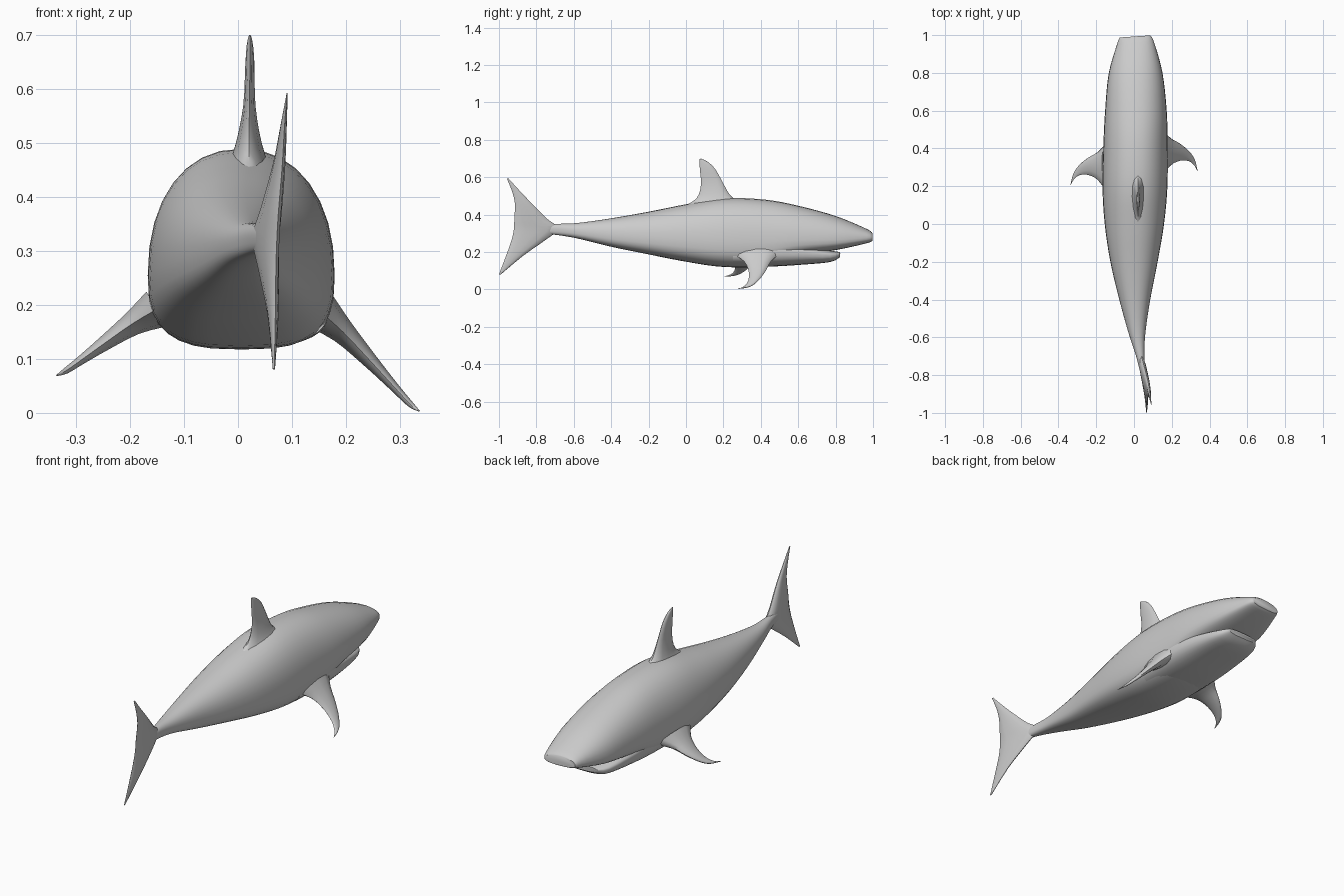
import bpy, bmesh, math
from mathutils import Vector


def loft(name, rings, angle=50):
    """Skin a list of equal-length rings and cap both ends."""
    bm = bmesh.new()
    vr = [[bm.verts.new(p) for p in r] for r in rings]
    n = len(vr[0])
    for a, b in zip(vr, vr[1:]):
        for i in range(n):
            j = (i + 1) % n
            bm.faces.new((a[i], a[j], b[j], b[i]))
    bm.faces.new(vr[0])
    bm.faces.new(vr[-1])
    bmesh.ops.recalc_face_normals(bm, faces=bm.faces)
    me = bpy.data.meshes.new(name)
    bm.to_mesh(me)
    bm.free()
    ob = bpy.data.objects.new(name, me)
    bpy.context.collection.objects.link(ob)
    bpy.ops.object.select_all(action='DESELECT')
    ob.select_set(True)
    bpy.context.view_layer.objects.active = ob
    bpy.ops.object.shade_smooth_by_angle(angle=math.radians(angle))
    return ob


def smooth_rows(rows, steps=3):
    """Catmull-Rom resampling of a table of sections."""
    out = []
    for i in range(len(rows) - 1):
        p0, p1 = rows[max(i - 1, 0)], rows[i]
        p2, p3 = rows[i + 1], rows[min(i + 2, len(rows) - 1)]
        for s in range(steps):
            t = s / steps
            out.append([0.5 * (2 * b + (c - a) * t + (2 * a - 5 * b + 4 * c - d) * t * t
                               + (3 * b - a - 3 * c + d) * t ** 3)
                        for a, b, c, d in zip(p0, p1, p2, p3)])
    return out + [list(rows[-1])]


def hull_ring(y, cx, hw, top, mid, bot, n=32, low=2.9):
    """Domed above the widest line, flatter below it."""
    ring = []
    for k in range(n):
        a = 2 * math.pi * k / n
        c, s = math.cos(a), math.sin(a)
        e = 2 / (2.2 if s >= 0 else low)
        x = math.copysign(abs(c) ** e, c) * hw
        z = mid + abs(s) ** e * ((top - mid) if s >= 0 else (bot - mid))
        ring.append((cx + x, y + 0.07 * x * max(0, y) ** 4, z))
    return ring


def fin(name, sections, normal, n=12):
    """Lens-shaped sections: leading point, trailing point, half thickness."""
    nv = Vector(normal).normalized()
    rings = []
    for row in smooth_rows(sections):
        lead, trail, t = Vector(row[0:3]), Vector(row[3:6]), row[6]
        ring = []
        for k in range(n):
            a = 2 * math.pi * k / n
            u = 0.5 - 0.5 * math.cos(a)
            ring.append(lead.lerp(trail, u) + nv * (t * math.sin(a) * (1.15 - 0.4 * u)))
        rings.append(ring)
    return loft(name, rings, 60)


# body: y, centre x, half width, top, widest height, bottom
body = [
    (0.993, 0.005, 0.080, 0.305, 0.277, 0.258),
    (0.96, 0.008, 0.097, 0.326, 0.275, 0.245),
    (0.80, 0.008, 0.142, 0.392, 0.265, 0.210),
    (0.60, 0.010, 0.163, 0.447, 0.262, 0.180),
    (0.42, 0.008, 0.170, 0.480, 0.255, 0.125),
    (0.20, 0.005, 0.172, 0.487, 0.255, 0.120),
    (0.00, 0.002, 0.157, 0.455, 0.265, 0.148),
    (-0.20, 0.000, 0.125, 0.415, 0.275, 0.187),
    (-0.40, 0.004, 0.082, 0.380, 0.290, 0.228),
    (-0.58, 0.016, 0.044, 0.355, 0.310, 0.272),
    (-0.70, 0.033, 0.022, 0.350, 0.322, 0.292),
    (-0.80, 0.048, 0.012, 0.345, 0.322, 0.300),
]
loft("body", [hull_ring(*r) for r in smooth_rows(body, 4)])

# lower jaw and throat, set just under the snout
jaw = [
    (0.822, 0.008, 0.085, 0.200, 0.190, 0.172),
    (0.77, 0.008, 0.120, 0.208, 0.185, 0.146),
    (0.62, 0.010, 0.150, 0.240, 0.200, 0.132),
    (0.45, 0.010, 0.163, 0.260, 0.210, 0.122),
    (0.25, 0.008, 0.160, 0.250, 0.200, 0.125),
]
loft("lower_jaw", [hull_ring(*r) for r in smooth_rows(jaw)])

# dorsal fin
fin("dorsal_fin", [
    (0.02, 0.30, 0.455, 0.02, -0.03, 0.435, 0.045),
    (0.02, 0.235, 0.505, 0.02, 0.055, 0.485, 0.026),
    (0.021, 0.195, 0.575, 0.021, 0.080, 0.560, 0.012),
    (0.022, 0.155, 0.645, 0.022, 0.074, 0.640, 0.009),
    (0.022, 0.115, 0.683, 0.022, 0.073, 0.680, 0.006),
    (0.022, 0.080, 0.699, 0.022, 0.073, 0.697, 0.002),
], (1, 0, 0))

# tail fin, lower tip to upper tip
tail = [
    (0.080, 0.066, -0.990, 0.067, -1.000, 0.002),
    (0.180, 0.062, -0.870, 0.069, -0.962, 0.010),
    (0.265, 0.046, -0.750, 0.070, -0.932, 0.016),
    (0.325, 0.034, -0.680, 0.072, -0.920, 0.019),
    (0.375, 0.050, -0.740, 0.075, -0.918, 0.017),
    (0.460, 0.072, -0.825, 0.082, -0.915, 0.011),
    (0.530, 0.083, -0.892, 0.086, -0.932, 0.006),
    (0.592, 0.091, -0.948, 0.091, -0.958, 0.001),
]
fin("tail_fin", [(lx, ly, z, tx, ty, z, t) for z, lx, ly, tx, ty, t in tail], (1, 0, 0))

# pectoral fins: out from body, leading y, trailing y, height above tip, thickness
pectoral = [
    (0.00, 0.500, 0.250, 0.190, 0.040),
    (0.045, 0.455, 0.310, 0.150, 0.024),
    (0.095, 0.425, 0.335, 0.097, 0.015),
    (0.140, 0.388, 0.333, 0.048, 0.009),
    (0.170, 0.345, 0.310, 0.016, 0.006),
    (0.187, 0.283, 0.278, 0.003, 0.001),
]
for name, side, dy, lift, drop in (("right_pectoral_fin", 1, 0, 0.0, 1.0),
                                   ("left_pectoral_fin", -1, -0.075, 0.067, 0.66)):
    rows = [(side * (0.149 + o), a + dy, z * drop + lift,
             side * (0.149 + o), b + dy, z * drop + lift, t)
            for o, a, b, z, t in pectoral]
    fin(name, rows, (side * 0.7 * drop, 0, 0.72))
